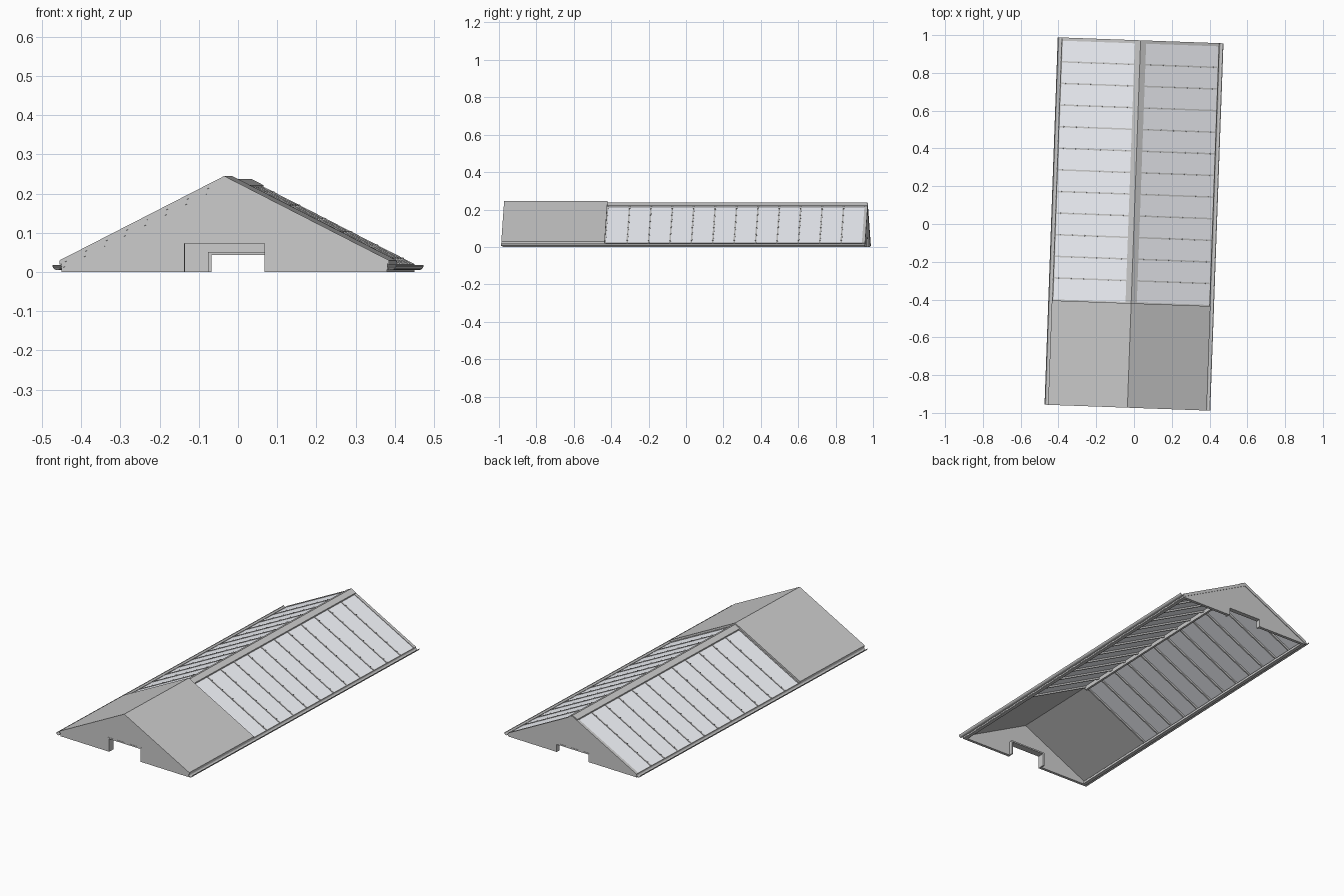
import bpy, bmesh, math
from mathutils import Matrix, Vector

if "Cube" in bpy.data.objects:
    bpy.data.objects.remove(bpy.data.objects["Cube"])

TURN = -0.036          # the whole roof is turned slightly about z
SLOPE = 0.512
FRONT, SPLIT, BACK = -0.973, -0.42, 0.973

glass = bpy.data.materials.new("pale_glass")
glass.diffuse_color = (0.93, 0.95, 1.0, 1)
glass.use_nodes = True
glass.node_tree.nodes["Principled BSDF"].inputs["Base Color"].default_value = glass.diffuse_color


def finish(name, bm, mat=None):
    bmesh.ops.recalc_face_normals(bm, faces=bm.faces)
    me = bpy.data.meshes.new(name)
    bm.to_mesh(me)
    bm.free()
    ob = bpy.data.objects.new(name, me)
    ob.rotation_euler.z = TURN
    bpy.context.collection.objects.link(ob)
    if mat:
        me.materials.append(mat)
    return ob


def add_prism(bm, pts, y0, y1):
    face = bm.faces.new([bm.verts.new((x, y0, z)) for x, z in pts])
    ext = bmesh.ops.extrude_face_region(bm, geom=[face])
    verts = [v for v in ext["geom"] if isinstance(v, bmesh.types.BMVert)]
    bmesh.ops.translate(bm, verts=verts, vec=(0, y1 - y0, 0))


def prism(name, pts, y0, y1, mat=None):
    bm = bmesh.new()
    add_prism(bm, pts, y0, y1)
    return finish(name, bm, mat)


def chevron(top, thick, half):
    e = top - SLOPE * half
    return [(-half, e), (0, top), (half, e),
            (half, e - thick), (0, top - thick), (-half, e - thick)]


def rect(x0, x1, z0, z1):
    return [(x0, z0), (x1, z0), (x1, z1), (x0, z1)]


def gable(w, h, peak, half=0.415):
    e = peak - SLOPE * half
    return [(-half, 0), (-w, 0), (-w, h), (w, h), (w, 0), (half, 0),
            (half, e), (0, peak), (-half, e)]


# Solid roof over the front bay, with an inner lining
prism("solid_roof", chevron(0.245, 0.011, 0.42), FRONT, SPLIT)
prism("roof_lining", chevron(0.234, 0.012, 0.415), FRONT + 0.003, SPLIT - 0.003)

# Glazed roof, ridge cap, ridge beam and rear verge
prism("glazing", chevron(0.230, 0.004, 0.414), SPLIT, 0.957, glass)
prism("ridge_cap", chevron(0.237, 0.010, 0.030), SPLIT, BACK - 0.003)
prism("ridge_beam", rect(-0.006, 0.006, 0.200, 0.226), SPLIT, 0.955)
prism("rear_verge", chevron(0.233, 0.018, 0.416), 0.956, BACK)

# End walls with doorway notches and deep door frames
prism("front_gable", gable(0.102, 0.073, 0.223), FRONT + 0.006, FRONT + 0.022)
prism("back_gable", gable(0.102, 0.043, 0.217), BACK - 0.020, BACK - 0.003)
for name, h, y0, y1 in (("front_door_frame", 0.073, FRONT + 0.005, FRONT + 0.045),
                        ("back_door_frame", 0.043, BACK - 0.028, BACK - 0.002)):
    w, t = 0.102, 0.008
    prism(name, [(-w - t, 0), (-w, 0), (-w, h), (w, h), (w, 0), (w + t, 0),
                 (w + t, h + t), (-w - t, h + t)], y0, y1)

# Glazing bars with rafters below, and the bolts along them
bars, bolts = bmesh.new(), bmesh.new()
tilt = math.atan(SLOPE)
for i in range(12):
    y = SPLIT + 0.005 + i * 0.1145 if i else SPLIT + 0.002
    add_prism(bars, chevron(0.233, 0.018, 0.412), y - 0.004, y + 0.004)
    if i == 0:
        continue
    for s in (-1, 1):
        for k in range(6):
            x = 0.06 + k * 0.066
            m = (Matrix.Translation((s * x, y, 0.234 - SLOPE * x))
                 @ Matrix.Rotation(s * tilt, 4, 'Y'))
            bmesh.ops.create_cone(bolts, cap_ends=True, segments=6, radius1=0.003,
                                  radius2=0.003, depth=0.005, matrix=m)
finish("glazing_bars", bars)
finish("bar_bolts", bolts)

# Eave sills, fascia strips and half-round gutters on both sides
for s, side in ((-1, "left"), (1, "right")):
    prism(side + "_eave_sill", rect(s * 0.395, s * 0.415, 0, 0.013),
          FRONT + 0.008, BACK - 0.004)
    prism(side + "_fascia", rect(s * 0.411, s * 0.416, 0.006, 0.021),
          FRONT + 0.006, BACK - 0.004)
    arc = [math.pi * (1 + k / 8) for k in range(9)]
    cx, cz = 0.4265, 0.0175
    outer = [(s * (cx + 0.0125 * math.cos(a)), cz + 0.0125 * math.sin(a)) for a in arc]
    inner = [(s * (cx + 0.0105 * math.cos(a)), cz + 0.0105 * math.sin(a))
             for a in reversed(arc)]
    prism(side + "_gutter", outer + inner, FRONT, BACK)
